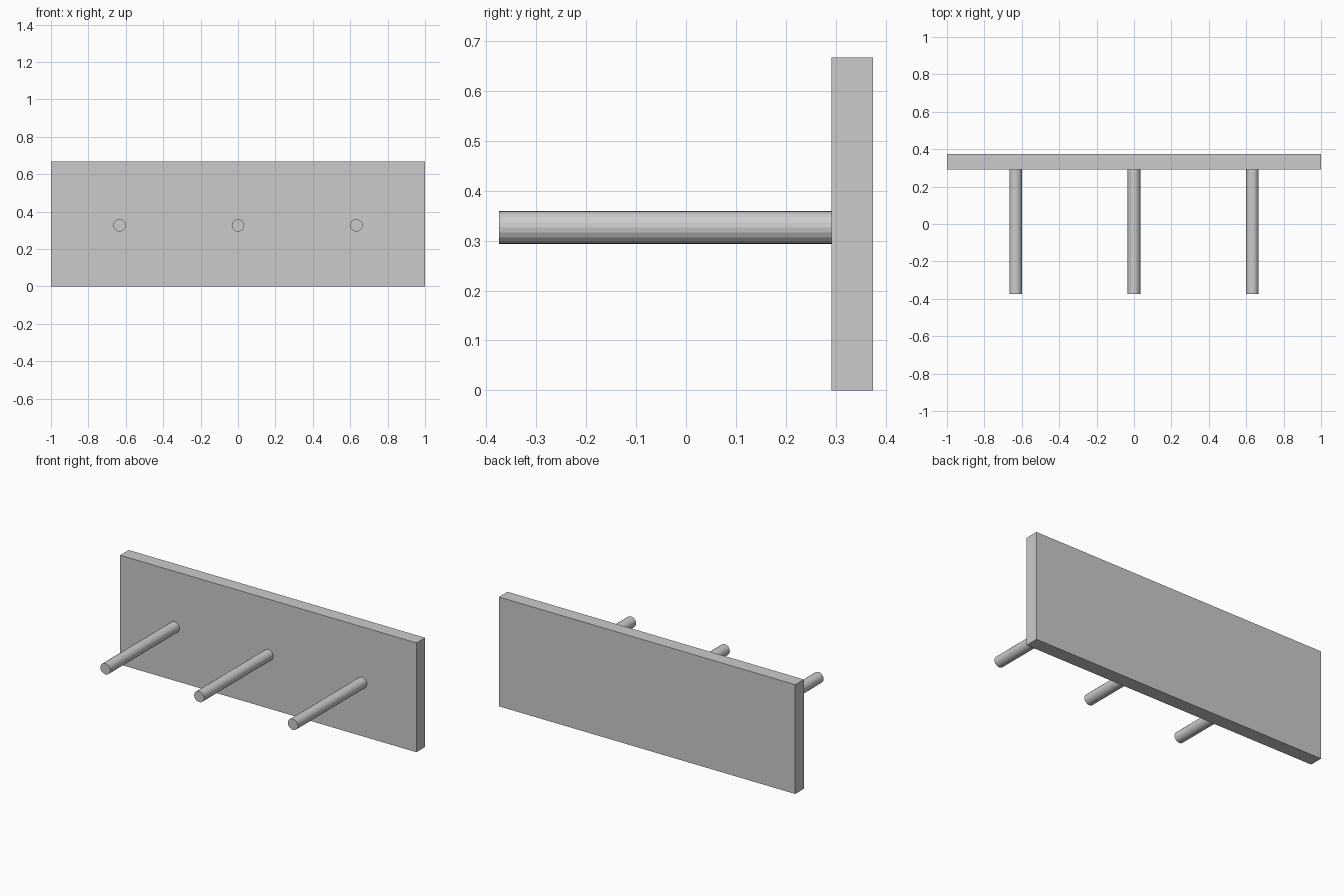
import bpy
from math import pi

if "Cube" in bpy.data.objects:
    bpy.data.objects.remove(bpy.data.objects["Cube"])

# Back board
bpy.ops.mesh.primitive_cube_add(size=1, location=(0, 0.3335, 0.3335))
board = bpy.context.object
board.name = "back_board"
board.scale = (2, 0.083, 0.667)
bpy.ops.object.transform_apply(location=False, rotation=False, scale=True)

# Three round pegs sticking out of the front
for name, x in (("left", -0.633), ("middle", 0), ("right", 0.633)):
    bpy.ops.mesh.primitive_cylinder_add(
        vertices=20, radius=0.0335, depth=0.667,
        location=(x, -0.0415, 0.3265), rotation=(pi / 2, 0, 0))
    bpy.context.object.name = name + "_peg"
